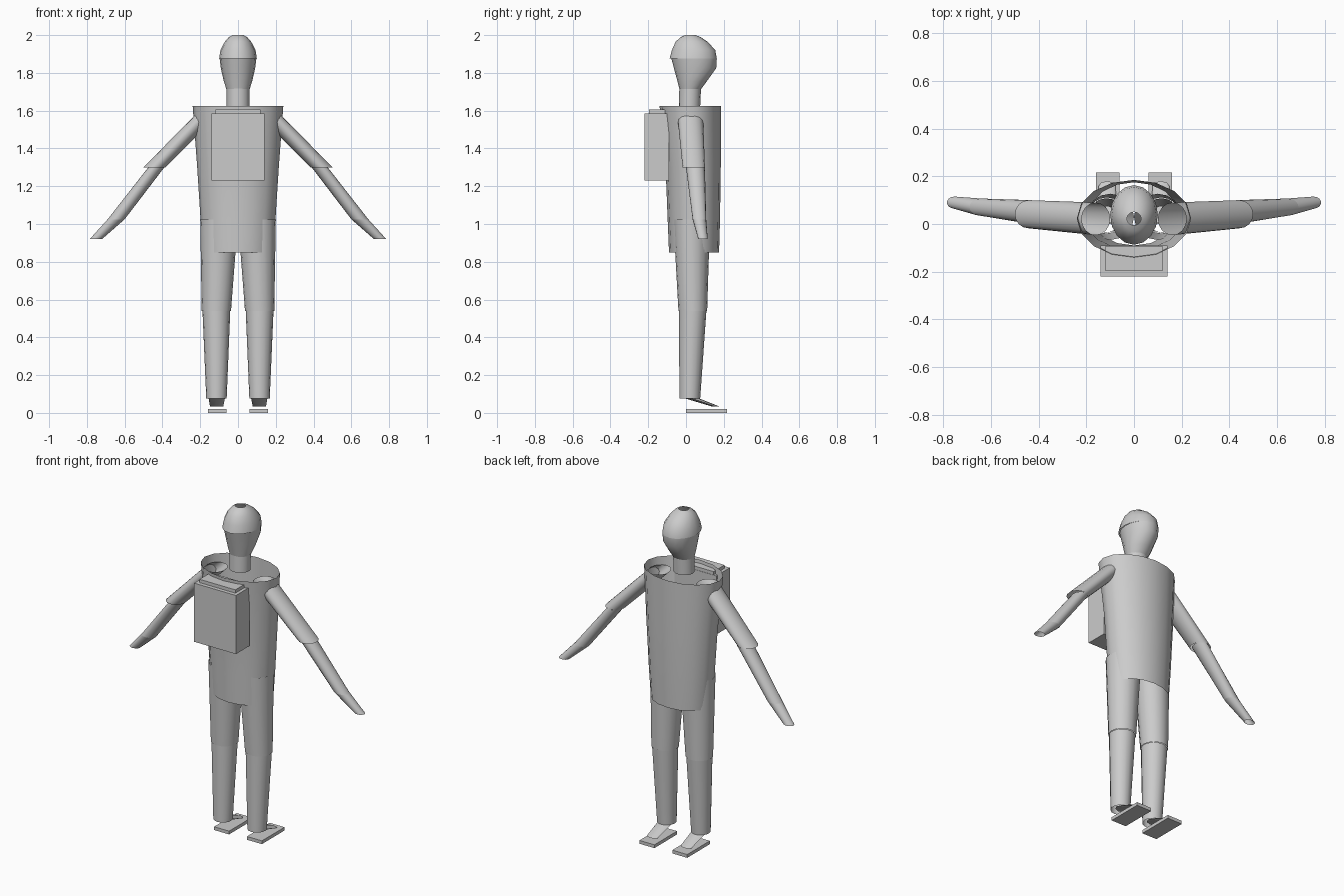
import bpy, bmesh, math

if "Cube" in bpy.data.objects:
    bpy.data.objects.remove(bpy.data.objects["Cube"])

grey = bpy.data.materials.new("plain grey")
grey.diffuse_color = (0.6, 0.6, 0.6, 1)
grey.use_nodes = True
grey.node_tree.nodes["Principled BSDF"].inputs["Base Color"].default_value = grey.diffuse_color


def finish(name, bm, smooth=True):
    me = bpy.data.meshes.new(name)
    bmesh.ops.recalc_face_normals(bm, faces=bm.faces)
    bm.to_mesh(me)
    bm.free()
    me.materials.append(grey)
    ob = bpy.data.objects.new(name, me)
    bpy.context.collection.objects.link(ob)
    if smooth:
        bpy.ops.object.select_all(action='DESELECT')
        bpy.context.view_layer.objects.active = ob
        ob.select_set(True)
        bpy.ops.object.shade_smooth_by_angle(angle=math.radians(40))
    return ob


def tube(name, rings, side=1, n=16):
    """Open tube through level rings given as (x0, x1, y0, y1, z) extents."""
    bm = bmesh.new()
    loops = []
    for x0, x1, y0, y1, z in rings:
        loops.append([bm.verts.new((
            side * ((x0 + x1) / 2 + (x1 - x0) / 2 * math.cos(a)),
            (y0 + y1) / 2 + (y1 - y0) / 2 * math.sin(a), z))
            for a in (math.tau * i / n for i in range(n))])
    for lo, hi in zip(loops, loops[1:]):
        for i in range(n):
            j = (i + 1) % n
            bm.faces.new((lo[i], lo[j], hi[j], hi[i]))
    return finish(name, bm)


def box(name, x0, x1, y0, y1, z0, z1):
    bm = bmesh.new()
    bmesh.ops.create_cube(bm, size=1)
    for v in bm.verts:
        v.co = (x1 if v.co.x > 0 else x0, y1 if v.co.y > 0 else y0,
                z1 if v.co.z > 0 else z0)
    return finish(name, bm, False)


# Hollow torso, open at both ends
tube("torso", [(-.185, .185, -.09, .175, .85), (-.198, .198, -.097, .18, 1.02),
               (-.216, .216, -.108, .184, 1.3), (-.24, .24, -.14, .185, 1.625)])

# Neck, lower head and slightly overlapping skull cap with an open crown
tube("neck", [(-.06, .06, -.038, .075, 1.62), (-.06, .06, -.035, .08, 1.73)])
tube("lower_head", [(-.062, .062, -.035, .08, 1.715), (-.075, .075, -.045, .11, 1.755),
                    (-.091, .091, -.064, .16, 1.825), (-.097, .097, -.077, .163, 1.875)])
tube("skull_cap", [(-.1, .1, -.087, .163, 1.875), (-.093, .093, -.075, .155, 1.92),
                   (-.07, .07, -.055, .115, 1.965), (-.05, .05, -.03, .08, 1.988),
                   (-.03, .03, -.005, .05, 2.0)])

# Pack and its stepped lid
box("pack", -.14, .14, -.22, -.09, 1.23, 1.585)
box("pack_lid", -.12, .12, -.197, -.092, 1.585, 1.605)

for side, tag in ((1, "right"), (-1, "left")):
    # Arm: sheared tubes cut level at shoulder, elbow, wrist and fingertips
    tube(tag + "_upper_arm", [(.1, .22, -.047, .09, 1.585), (.385, .5, -.018, .1, 1.3)], side)
    tube(tag + "_forearm", [(.39, .475, 0, .1, 1.3), (.6, .69, .035, .107, 1.025)], side)
    tube(tag + "_hand", [(.6, .69, .035, .107, 1.025), (.72, .785, .065, .115, .92)], side)
    # Leg
    tube(tag + "_thigh", [(.0, .2, -.067, .127, 1.025), (.037, .192, -.04, .112, .54)], side)
    tube(tag + "_shin", [(.041, .188, -.037, .108, .54), (.06, .168, -.035, .075, .075)], side)
    # Foot sloping down to a flat sole
    tube(tag + "_foot", [(.07, .155, 0, .075, .075), (.078, .148, .14, .18, .033)], side, 8)
    xs = sorted((side * .06, side * .16))
    box(tag + "_sole", xs[0], xs[1], 0, .217, 0, .02)
